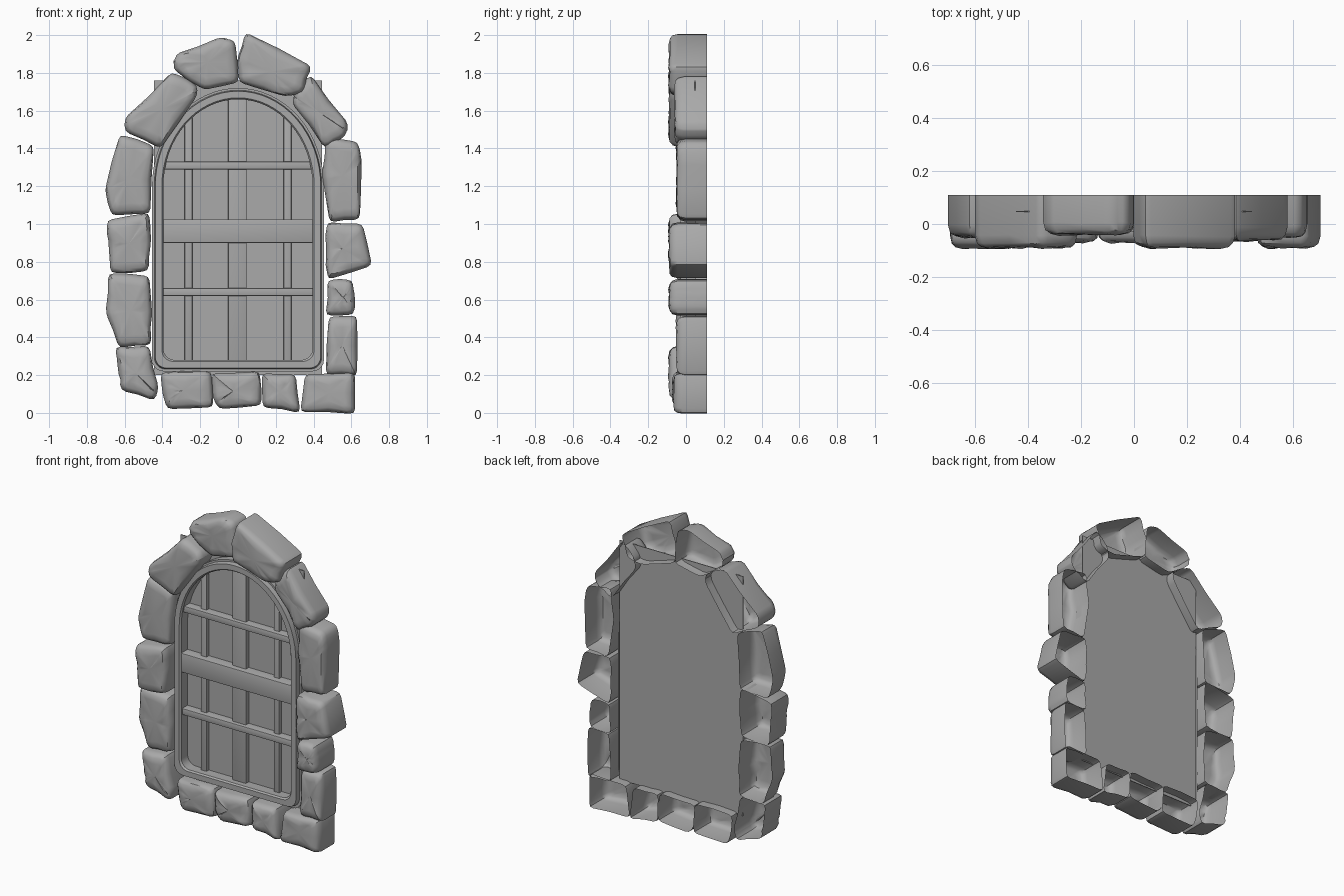
import bpy, bmesh, math, random
from mathutils import Vector

random.seed(4)
if "Cube" in bpy.data.objects:
    bpy.data.objects.remove(bpy.data.objects["Cube"], do_unlink=True)

BACK = 0.11      # open rear of the stones
PANE = 0.05      # depth of the backing panel

grey = bpy.data.materials.new("stone_grey")
grey.use_nodes = True
colour = (0.4, 0.4, 0.4, 1)
grey.diffuse_color = colour
grey.node_tree.nodes["Principled BSDF"].inputs["Base Color"].default_value = colour


def finish(bm, name, angle=35):
    """Turn a bmesh into a named, shaded object."""
    mesh = bpy.data.meshes.new(name)
    bm.to_mesh(mesh)
    bm.free()
    mesh.materials.append(grey)
    obj = bpy.data.objects.new(name, mesh)
    bpy.context.collection.objects.link(obj)
    bpy.ops.object.select_all(action='DESELECT')
    obj.select_set(True)
    bpy.context.view_layer.objects.active = obj
    bpy.ops.object.shade_smooth_by_angle(angle=math.radians(angle))


def bridge(bm, a, b):
    """Join two closed rings of vertices with quads."""
    n = len(a)
    for i in range(n):
        j = (i + 1) % n
        bm.faces.new((a[i], a[j], b[j], b[i]))


def turn_outward(bm):
    """Make an open-backed shell face the front."""
    bm.normal_update()
    if sum(f.normal.y * f.calc_area() for f in bm.faces) > 0:
        bmesh.ops.reverse_faces(bm, faces=bm.faces[:])


def rounded(points, cut=0.028):
    """Soften the corners of an outline and add a wobbly midpoint per side."""
    pts = [Vector(p) for p in points]
    out = []
    for i, p in enumerate(pts):
        before, after = pts[i - 1], pts[(i + 1) % len(pts)]
        a = p + (before - p).normalized() * cut
        b = p + (after - p).normalized() * cut
        middle = (p + after) / 2
        side = (after - p).normalized()
        middle += Vector((-side.y, side.x)) * random.uniform(-0.006, 0.006)
        out += [a, (a + b + p * 2) / 4, b, middle]
    return out


def stone(name, front, points):
    """Hollow stone block: straight walls, worn edge, uneven face, open back."""
    outline = rounded(points)
    centre = sum(outline, Vector((0, 0))) / len(outline)
    bm = bmesh.new()
    rings = []
    # each step: inward distance, depth, roughness
    steps = ((0, BACK, 0), (0, front + 0.045, 0.004), (0.008, front + 0.018, 0.003),
             (0.025, front + 0.005, 0.003), (0.06, front, 0.005))
    for inset, y, rough in steps:
        ring = []
        for p in outline:
            q = p + (centre - p).normalized() * inset
            ring.append(bm.verts.new((q.x, y + random.uniform(-rough, rough), q.y)))
        if rings:
            bridge(bm, rings[-1], ring)
        rings.append(ring)
    hub = bm.verts.new((centre.x, front + 0.003, centre.y))
    last = rings[-1]
    for i, v in enumerate(last):
        bm.faces.new((v, last[(i + 1) % len(last)], hub))
    turn_outward(bm)
    finish(bm, name, 40)


left_stones = [
    (-.09, [(-.65, .35), (-.47, .355), (-.42, .13), (-.44, .065), (-.62, .12), (-.635, .23)]),
    (-.05, [(-.685, .74), (-.47, .725), (-.455, .54), (-.46, .36), (-.63, .345), (-.7, .53)]),
    (-.09, [(-.695, 1.02), (-.47, 1.06), (-.46, .92), (-.475, .75), (-.675, .74), (-.685, .89)]),
    (-.05, [(-.625, 1.475), (-.445, 1.415), (-.465, 1.055), (-.67, 1.045), (-.705, 1.18)]),
]
arch_stones = [
    (-.09, [(-.35, 1.805), (-.215, 1.735), (-.215, 1.68), (-.41, 1.4), (-.6, 1.49), (-.6, 1.56)]),
    (-.04, [(-.33, 1.9), (-.09, 1.99), (-.015, 1.97), (.005, 1.75), (-.18, 1.71), (-.345, 1.82)]),
    (-.09, [(.04, 2.015), (.39, 1.835), (.345, 1.695), (.25, 1.675), (.005, 1.75), (-.005, 1.87)]),
    (-.06, [(.385, 1.79), (.585, 1.53), (.57, 1.465), (.46, 1.4), (.285, 1.64), (.3, 1.71)]),
]
right_stones = [
    (-.05, [(.465, 1.46), (.635, 1.435), (.655, 1.34), (.645, 1.025), (.485, 1.01), (.445, 1.26)]),
    (-.09, [(.47, 1.01), (.66, 1.0), (.71, .78), (.475, .705), (.465, .86)]),
    (-.09, [(.475, .705), (.605, .705), (.62, .61), (.615, .52), (.465, .515)]),
    (-.05, [(.48, .51), (.63, .515), (.63, .195), (.465, .2)]),
]
base_stones = [
    (-.07, [(-.41, .215), (-.14, .22), (-.13, .03), (-.375, .02), (-.4, .1)]),
    (-.07, [(-.14, .21), (.115, .22), (.125, .04), (-.1, .02), (-.135, .08)]),
    (-.065, [(.125, .21), (.305, .205), (.33, 0), (.13, .03)]),
    (-.065, [(.355, .205), (.62, .215), (.62, -.005), (.33, .005)]),
]
# Columns are named by the model's own left (+x) and right (-x)
for row, stones in (("right", left_stones), ("arch", arch_stones),
                    ("left", right_stones), ("base", base_stones)):
    for number, (front, points) in enumerate(stones, 1):
        stone(f"{row}_stone_{number}", front, points)


def arch_outline(inset):
    """Arched doorway outline with rounded lower corners."""
    half, bottom, top, spring = 0.455 - inset, 0.22 + inset, 1.72 - inset, 1.2
    r = 0.06
    pts = []
    for i in range(33):
        t = math.pi * i / 32
        pts.append((half * math.cos(t), spring + (top - spring) * math.sin(t)))
    for sign, start in ((-1, math.pi), (1, 1.5 * math.pi)):
        for i in range(6):
            t = start + math.pi / 2 * i / 5
            pts.append((sign * (half - r) + r * math.cos(t), bottom + r + r * math.sin(t)))
    return pts


# Arched frame with a stepped outer lip and a chamfered inner edge
bm = bmesh.new()
previous = None
for inset, y in ((0, PANE), (0, 0), (.012, 0), (.017, -.03), (.052, -.03), (.06, -.02), (.06, PANE)):
    ring = [bm.verts.new((x, y, z)) for x, z in arch_outline(inset)]
    if previous:
        bridge(bm, previous, ring)
    previous = ring
turn_outward(bm)
finish(bm, "arched_frame", 30)


def board(name, x0, x1, z0, z1, front, back=PANE, bevel=0.006):
    """Straight board given by its front rectangle and depth."""
    bm = bmesh.new()
    bmesh.ops.create_cube(bm, size=1)
    for v in bm.verts:
        v.co = (x1 if v.co.x > 0 else x0, back if v.co.y > 0 else front, z1 if v.co.z > 0 else z0)
    if bevel:
        middle = (front + back) / 2
        edges = [e for e in bm.edges if all(v.co.y < middle for v in e.verts)]
        bmesh.ops.bevel(bm, geom=edges, offset=bevel, segments=2, profile=0.5, affect='EDGES')
    finish(bm, name, 30)


# Backing panel, upright slats and cross bars
board("backing_panel", -.445, .445, .2, 1.76, PANE - .005, PANE, 0)
board("centre_slat", -.052, .046, .27, 1.67, .015)
for side, x in (("right", -.262), ("left", .262)):
    board(f"{side}_slat", x - .021, x + .021, .27, 1.56, .02)
board("middle_cross_bar", -.4, .4, .9, 1.025, -.02)
for place, z in (("lower", .64), ("upper", 1.31)):
    board(f"{place}_cross_bar", -.4, .4, z - .021, z + .021, -.01)
